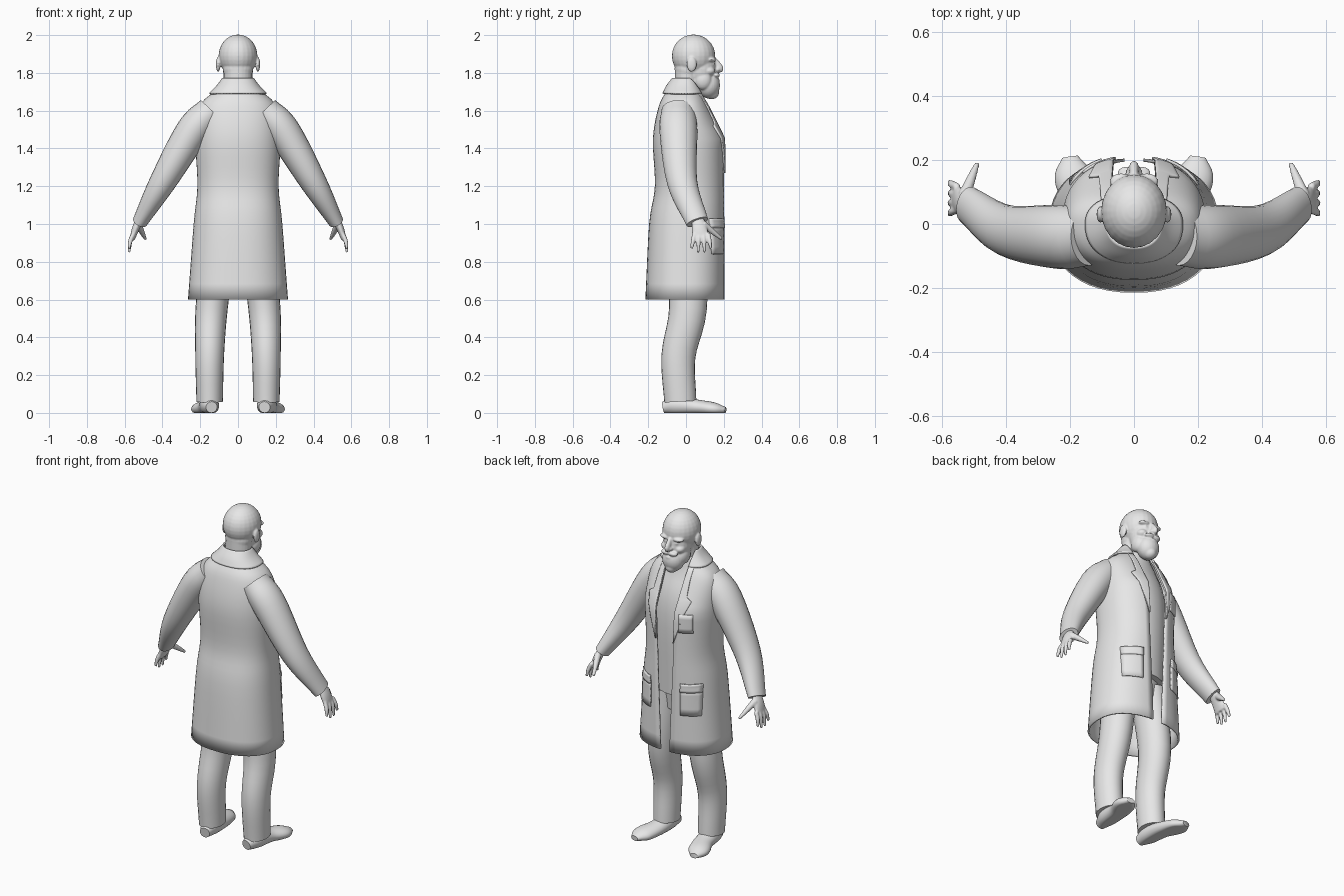
import bpy, bmesh, math
from mathutils import Vector, Matrix

cube = bpy.data.objects.get("Cube")
if cube:
    bpy.data.objects.remove(cube, do_unlink=True)

grey = bpy.data.materials.new("plain_grey")
grey.use_nodes = True
grey.diffuse_color = (0.8, 0.8, 0.8, 1)
grey.node_tree.nodes["Principled BSDF"].inputs["Base Color"].default_value = grey.diffuse_color
ACROSS, FORWARD = Vector((1, 0, 0)), Vector((0, 1, 0))
POWER = 2.3


def finish(name, bm, mirror=False, thickness=0, fuse=False):
    """Turn a bmesh into a smooth object with the modifiers it needs."""
    bmesh.ops.recalc_face_normals(bm, faces=bm.faces[:])
    for face in bm.faces:
        face.smooth = True
    for edge in bm.edges:
        edge.smooth = edge.calc_face_angle(0) < 1
    mesh = bpy.data.meshes.new(name)
    bm.to_mesh(mesh)
    bm.free()
    mesh.materials.append(grey)
    ob = bpy.data.objects.new(name, mesh)
    bpy.context.collection.objects.link(ob)
    if fuse:
        remesh = ob.modifiers.new("fuse", 'REMESH')
        remesh.mode, remesh.voxel_size, remesh.use_smooth_shade = 'VOXEL', 0.005, True
        relax = ob.modifiers.new("relax", 'SMOOTH')
        relax.factor, relax.iterations = 0.5, 3
    if thickness:
        cloth = ob.modifiers.new("cloth", 'SOLIDIFY')
        cloth.thickness, cloth.offset = thickness, 0
    if mirror:
        ob.modifiers.new("other_side", 'MIRROR')


def spline(stops, steps=5):
    """Smooth curve through every number of the stops."""
    stops = [Vector(s) for s in stops]
    ends = [stops[0] * 2 - stops[1]] + stops + [stops[-1] * 2 - stops[-2]]
    out = []
    for a, b, c, d in zip(ends, ends[1:], ends[2:], ends[3:]):
        for k in range(steps):
            t = k / steps
            out.append(b + (c - a) * (t / 2) + (a * 2 - b * 5 + c * 4 - d) * (t * t / 2)
                       + (b * 3 - a - c * 3 + d) * (t ** 3 / 2))
    return out + [stops[-1]]


def skin(bm, rings, closed):
    """Bridge rows of points with quads, capping closed tubes."""
    rows = [[bm.verts.new(p) for p in ring] for ring in rings]
    n = len(rows[0])
    for a, b in zip(rows, rows[1:]):
        for i in range(n if closed else n - 1):
            j = (i + 1) % n
            bm.faces.new((a[i], a[j], b[j], b[i]))
    if closed:
        bm.faces.new(rows[0][::-1])
        bm.faces.new(rows[-1])


def tube(bm, stops, ref=FORWARD, n=24):
    """Elliptic tube above the floor; stops are x, y, z, radius across ref, radius along ref."""
    path = spline(stops)
    points = [p.to_3d() for p in path]
    rings = []
    for i, p in enumerate(path):
        t = (points[min(i + 1, len(points) - 1)] - points[max(i - 1, 0)]).normalized()
        u = (ref - t * ref.dot(t)).normalized()
        v = t.cross(u)
        ring = []
        for k in range(n):
            angle = math.tau * k / n
            q = points[i] + v * p[3] * math.cos(angle) + u * p[4] * math.sin(angle)
            q.z = max(q.z, 0)
            ring.append(q)
        rings.append(ring)
    skin(bm, rings, True)


def solid(name, stops, ref=FORWARD, mirror=False):
    """One tube as its own object."""
    bm = bmesh.new()
    tube(bm, stops, ref)
    finish(name, bm, mirror)


def blob(bm, centre, size):
    """Ellipsoid, repeated on the other side when off centre."""
    for side in ((1, -1) if centre[0] else (1,)):
        place = Matrix.Translation((centre[0] * side, centre[1], centre[2]))
        bmesh.ops.create_uvsphere(bm, u_segments=24, v_segments=16, radius=1,
                                  matrix=place @ Matrix.Diagonal((*size, 1)))


def opening(z):
    """Half width of the open coat front."""
    return 0.03 + 0.04 * (z - 0.6)


def front_depth(z):
    """The coat front hangs straight and slopes back above the chest."""
    return 0.2 - max(0, z - 1.45) / 2


def wrap(name, rows, lift=0, n=48):
    """Cloth wrapped round the body, open in front; rows are height, half width, back depth."""
    rings = []
    for z, width, back in rows:
        start = math.asin(min(1, (opening(z) / width) ** (POWER / 2)))
        ring = []
        for k in range(n + 1):
            angle = start + (math.tau - 2 * start) * k / n
            s, c = math.sin(angle), math.cos(angle)
            depth = front_depth(z) + lift if c > 0 else back
            ring.append((math.copysign(width * abs(s) ** (2 / POWER), s),
                         math.copysign(depth * abs(c) ** (2 / POWER), c), z))
        rings.append(ring)
    bm = bmesh.new()
    skin(bm, rings, False)
    finish(name, bm, thickness=0.01)


def patch(name, rows, lift, side=0):
    """Cloth lying on the coat front; rows are height, inner x, outer x. Side 0 makes both."""
    rings = []
    for a, b in zip(rows, rows[1:]):
        for k in range(5):
            z, inner, outer = Vector(a).lerp(Vector(b), k / 4)
            width = next(w for h, w, back in COAT if h >= z)
            ring = []
            for i in range(7):
                x = inner + (outer - inner) * i / 6
                curve = max(0, 1 - (x / width) ** POWER) ** (1 / POWER)
                ring.append((x * (side or 1), front_depth(z) * curve + lift, z))
            rings.append(ring)
    bm = bmesh.new()
    skin(bm, rings, False)
    bmesh.ops.remove_doubles(bm, verts=bm.verts[:], dist=0.0001)
    finish(name, bm, mirror=not side, thickness=0.009)


# Coat body and collar
COAT = spline([(0.6, 0.26, 0.21), (1, 0.23, 0.19), (1.2, 0.21, 0.16), (1.45, 0.22, 0.17),
               (1.62, 0.2, 0.14), (1.7, 0.12, 0.1), (1.76, 0.08, 0.07)])
wrap("coat", COAT)
wrap("collar", spline([(1.69, 0.15, 0.12), (1.73, 0.11, 0.1), (1.77, 0.08, 0.07)]), lift=0.01)

# Notched lapels and patch pockets
patch("lapel", [(z, opening(z), outer) for z, outer in
                ((1.27, 0.06), (1.52, 0.14), (1.54, 0.11), (1.7, 0.1))], 0.01)
patch("hip_pocket", [(0.84, 0.1, 0.2), (1, 0.1, 0.2)], 0.01)
patch("hip_pocket_flap", [(0.98, 0.1, 0.2), (1.03, 0.1, 0.2)], 0.015)
patch("chest_pocket", [(1.34, 0.09, 0.16), (1.45, 0.09, 0.16)], 0.01, side=-1)

# Sleeves
solid("sleeve", [(0.14, -0.04, 1.6, 0.08, 0.09), (0.24, -0.04, 1.49, 0.09, 0.1),
                 (0.4, -0.02, 1.22, 0.07, 0.08), (0.52, 0.06, 1.01, 0.04, 0.06)], mirror=True)

# Hands: palm, four spread fingers and a thumb
bm = bmesh.new()
tube(bm, [(0.51, 0.06, 1.04, 0.02, 0.03), (0.54, 0.07, 0.98, 0.02, 0.04),
          (0.56, 0.08, 0.92, 0.014, 0.045)])
for i in range(4):
    root, tip = 0.045 + 0.024 * i, 0.03 + 0.034 * i
    low = 0.85 if i in (1, 2) else 0.87
    tube(bm, [(0.553, root, 0.95, 0.012, 0.012), (0.57, (root + tip) / 2, 0.91, 0.012, 0.012),
              (0.577, tip, low, 0.007, 0.007)], n=10)
tube(bm, [(0.53, 0.09, 1, 0.02, 0.02), (0.51, 0.14, 0.96, 0.015, 0.015),
          (0.49, 0.19, 0.92, 0.008, 0.008)], ACROSS, 10)
finish("hand", bm, mirror=True, fuse=True)

# Shirt, trousers and flat-soled shoes
solid("shirt", [(0, 0.01, 0.92, 0.17, 0.14), (0, 0.01, 1.4, 0.18, 0.15),
                (0, -0.01, 1.62, 0.15, 0.11), (0, 0.01, 1.74, 0.07, 0.07)])
solid("trouser_seat", [(0, 0, 0.8, 0.14, 0.1), (0, 0, 0.96, 0.16, 0.12)])
solid("trouser_leg", [(0.1, 0, 0.9, 0.09, 0.11), (0.14, 0.01, 0.55, 0.085, 0.1),
                      (0.15, -0.04, 0.3, 0.076, 0.09), (0.15, -0.03, 0.06, 0.07, 0.085)],
      mirror=True)
solid("shoe", [(0.14, -0.12, 0.03, 0.03, 0.03), (0.15, -0.05, 0.04, 0.05, 0.05),
               (0.16, 0.06, 0.03, 0.04, 0.055), (0.19, 0.15, 0.02, 0.035, 0.06),
               (0.2, 0.21, 0.015, 0.015, 0.025)], ACROSS, mirror=True)

# Head: skull, jaw, neck, features and beard fused into one surface
bm = bmesh.new()
blob(bm, (0, 0.04, 1.89), (0.103, 0.115, 0.113))   # skull
blob(bm, (0, 0.08, 1.82), (0.08, 0.08, 0.11))      # face
blob(bm, (0, 0.01, 1.82), (0.08, 0.07, 0.07))      # nape
tube(bm, [(0, 0, 1.66, 0.075, 0.06), (0, 0.01, 1.83, 0.075, 0.07)])
blob(bm, (0.04, 0.135, 1.87), (0.036, 0.024, 0.013))     # brows
blob(bm, (0.045, 0.12, 1.81), (0.03, 0.034, 0.024))      # cheeks
blob(bm, (0.034, 0.14, 1.847), (0.014, 0.013, 0.01))     # eyes
tube(bm, [(0, 0.15, 1.87, 0.012, 0.014), (0, 0.175, 1.825, 0.016, 0.023),
          (0, 0.17, 1.81, 0.012, 0.016)], n=10)
blob(bm, (0.014, 0.165, 1.817), (0.011, 0.014, 0.01))    # nostrils
blob(bm, (0.105, 0.03, 1.845), (0.012, 0.026, 0.04))     # ears
blob(bm, (0, 0.12, 1.735), (0.064, 0.06, 0.07))          # beard
blob(bm, (0.05, 0.09, 1.76), (0.03, 0.045, 0.05))        # side whiskers
blob(bm, (0, 0.135, 1.695), (0.036, 0.04, 0.035))        # beard tip
blob(bm, (0.022, 0.16, 1.788), (0.03, 0.02, 0.013))      # moustache
blob(bm, (0, 0.163, 1.763), (0.022, 0.016, 0.008))       # lower lip
finish("head", bm, fuse=True)
